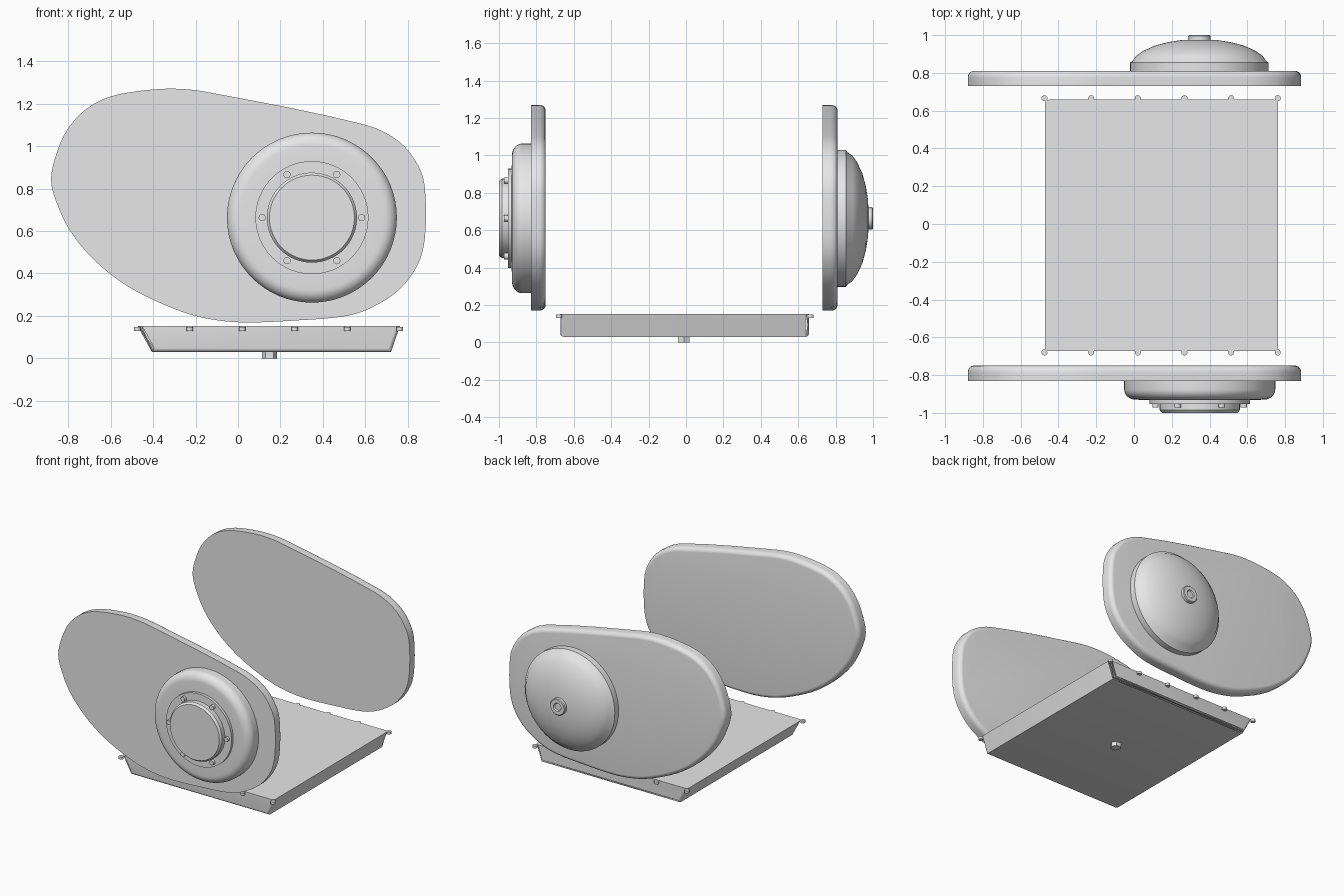
import bpy
import bmesh
import math
from mathutils import Vector

if "Cube" in bpy.data.objects:
    bpy.data.objects.remove(bpy.data.objects["Cube"], do_unlink=True)

grey = bpy.data.materials.new("plain_grey")
grey.use_nodes = True
grey.diffuse_color = (0.8, 0.8, 0.8, 1)
grey.node_tree.nodes["Principled BSDF"].inputs["Base Color"].default_value = (0.8, 0.8, 0.8, 1)


def finish(name, bm, angle=35):
    """Turn a bmesh into a shaded object."""
    bmesh.ops.recalc_face_normals(bm, faces=bm.faces)
    mesh = bpy.data.meshes.new(name)
    bm.to_mesh(mesh)
    bm.free()
    mesh.materials.append(grey)
    obj = bpy.data.objects.new(name, mesh)
    bpy.context.collection.objects.link(obj)
    bpy.ops.object.select_all(action="DESELECT")
    obj.select_set(True)
    bpy.context.view_layer.objects.active = obj
    bpy.ops.object.shade_smooth_by_angle(angle=math.radians(angle))
    return obj


def loft(name, rings):
    """Bridge equal rings of points and cap both ends."""
    bm = bmesh.new()
    loops = [[bm.verts.new(p) for p in ring] for ring in rings]
    n = len(loops[0])
    for a, b in zip(loops, loops[1:]):
        for i in range(n):
            j = (i + 1) % n
            bm.faces.new((a[i], a[j], b[j], b[i]))
    bm.faces.new(loops[0])
    bm.faces.new(loops[-1])
    return finish(name, bm)


def turned(name, centre, profile, axis="Y", sides=64):
    """Lathe (radius, position along axis) pairs about an axis."""
    rings = []
    for r, h in profile:
        ring = []
        for i in range(sides):
            t = math.tau * i / sides
            u, v = centre[0] + r * math.cos(t), centre[1] + r * math.sin(t)
            ring.append((u, h, v) if axis == "Y" else (u, v, h))
        rings.append(ring)
    return loft(name, rings)


def smooth_loop(points, steps=4):
    """Closed spline through the points."""
    pts, out = [Vector(p) for p in points], []
    n = len(pts)
    for i in range(n):
        a, b, c, d = (pts[(i + k) % n] for k in (-1, 0, 1, 2))
        m0 = (c - a).normalized() * (c - b).length
        m1 = (d - b).normalized() * (c - b).length
        for s in range(steps):
            t = s / steps
            out.append(b * (2*t**3 - 3*t**2 + 1) + m0 * (t**3 - 2*t**2 + t)
                       + c * (3*t**2 - 2*t**3) + m1 * (t**3 - t**2))
    return out


# Side covers: one teardrop outline, rounded on the rear edge
outline = smooth_loop([
    (-.30, 1.27), (-.15, 1.255), (.60, 1.10), (.76, 1.02), (.85, .905),
    (.88, .80), (.88, .57), (.847, .443), (.76, .325), (.63, .24),
    (.51, .20), (.29, .18), (.01, .17), (-.18, .195), (-.34, .25),
    (-.52, .34), (-.67, .457), (-.79, .60), (-.86, .75), (-.88, .845),
    (-.856, .96), (-.805, 1.075), (-.72, 1.17), (-.61, 1.23), (-.46, 1.26)])


def inset(points, amount):
    n, out = len(points), []
    for i, p in enumerate(points):
        d = (points[(i + 1) % n] - points[i - 1]).normalized()
        out.append(p + Vector((d.y, -d.x)) * amount)
    return out


def cover(name, y):
    rings = [[(p.x, y, p.y) for p in outline]]
    for k in range(7):
        t = math.pi / 2 * k / 6
        ring = inset(outline, 0.03 * (1 - math.cos(t)))
        rings.append([(p.x, y + 0.045 + 0.035 * math.sin(t), p.y) for p in ring])
    loft(name, rings)


cover("front_cover", -0.83)
cover("rear_cover", 0.73)

# Front hub with flange, cap and bolts
hub = (0.348, 0.663)
shoulder = [(0.34 + 0.06 * math.cos(t), -0.875 - 0.055 * math.sin(t))
            for t in [math.pi / 2 * k / 8 for k in range(9)]]
turned("front_hub", hub, [(0.40, -0.825)] + shoulder + [(0.27, -0.932)])
turned("front_flange", hub, [(0.266, -0.92), (0.266, -0.952)])
turned("front_cap", hub, [(0.212, -0.94), (0.212, -0.985), (0.20, -1.0)])
for k in range(6):
    a = math.tau * k / 6
    c = (hub[0] + 0.234 * math.cos(a), hub[1] + 0.234 * math.sin(a))
    turned("flange_bolt", c, [(0.017, -0.945), (0.017, -0.972)], sides=16)

# Rear dome with a dished centre knob
turned("rear_dome", (0.346, 0.663), [
    (0.366, 0.80), (0.366, 0.855), (0.355, 0.862), (0.335, 0.89), (0.30, 0.915),
    (0.24, 0.943), (0.17, 0.962), (0.10, 0.973), (0.03, 0.977)])
turned("rear_knob", (0.346, 0.663), [
    (0.06, 0.965), (0.06, 0.995), (0.055, 1.0), (0.03, 1.0), (0.025, 0.992)], sides=32)

# Tray: tapered block with its ends rounded underneath
bm = bmesh.new()
corners = {}
for z, x0, x1 in ((0.03, -0.405, 0.72), (0.152, -0.472, 0.762)):
    for x in (x0, x1):
        for y in (-0.672, 0.658):
            corners[z > 0.1, x == x1, y > 0] = bm.verts.new((x, y, z))
for axis in range(3):
    for side in (False, True):
        quad = []
        for a, b in ((0, 0), (1, 0), (1, 1), (0, 1)):
            key = [bool(a), bool(b)]
            key.insert(axis, side)
            quad.append(corners[tuple(key)])
        bm.faces.new(quad)
edges = []
for e in bm.edges:
    d = (e.verts[0].co - e.verts[1].co)
    low = max(v.co.z for v in e.verts) < 0.1
    if (low and abs(d.x) > 0.5) or abs(d.z) > 0.05:
        edges.append(e)
bmesh.ops.bevel(bm, geom=edges, offset=0.018, segments=3, profile=0.5, affect="EDGES")
finish("tray", bm)

# Tray bolts along both long rims
for y in (-0.68, 0.666):
    for k in range(6):
        turned("tray_bolt", (-0.474 + 0.247 * k, y),
               [(0.016, 0.13), (0.016, 0.148)], axis="Z", sides=16)

# Hexagonal drain plug
turned("drain_plug", (0.148, -0.012), [(0.036, 0.0), (0.036, 0.035)], axis="Z", sides=6)
